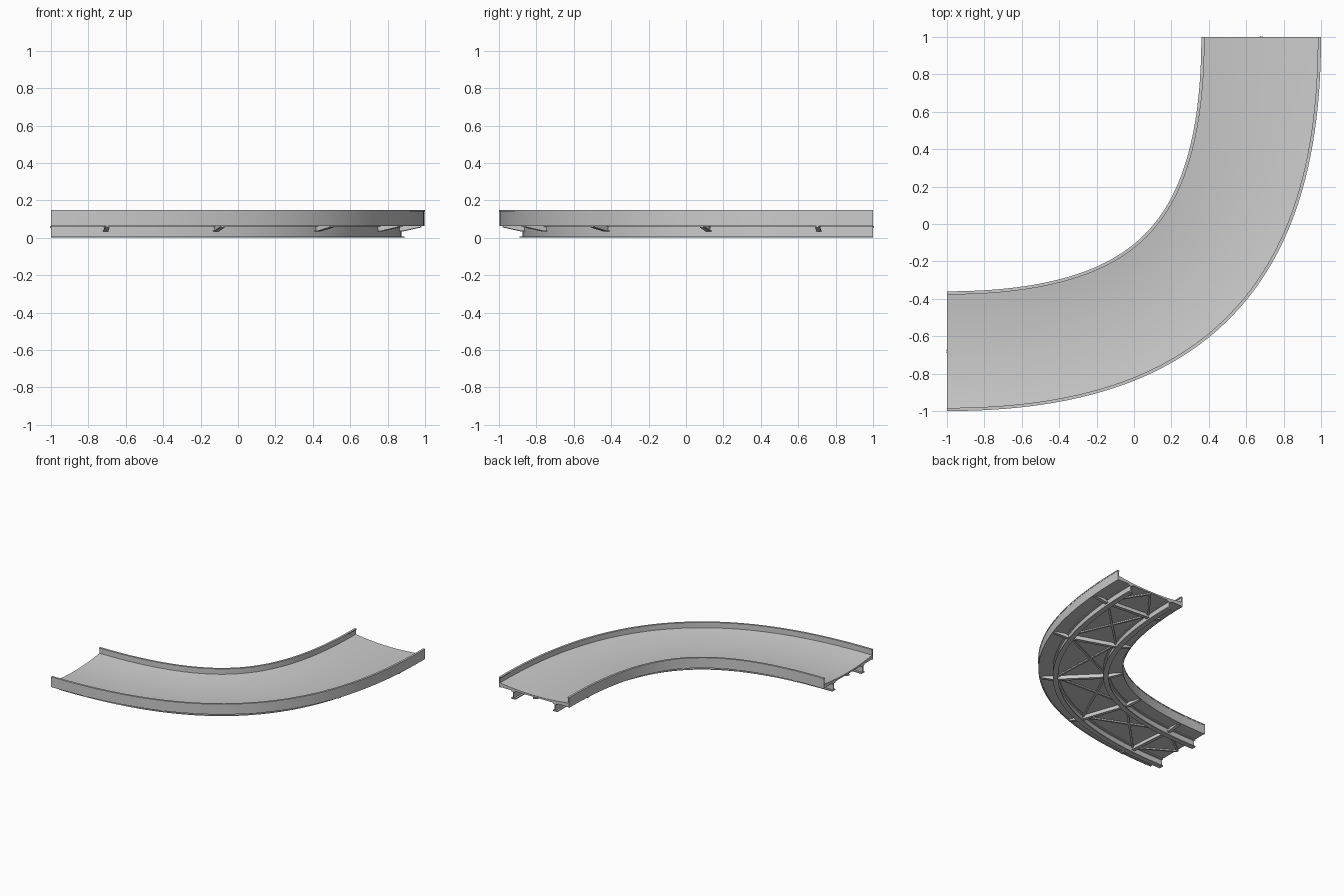
import bpy, bmesh, math
from mathutils import Vector

if "Cube" in bpy.data.objects:
    bpy.data.objects.remove(bpy.data.objects["Cube"])

C, H = 0.68, 1.18      # centreline offset and curve handle length
P = [Vector((-1, -C)), Vector((-1 + H, -C)), Vector((C, 1 - H)), Vector((C, 1))]


def bezier(t):
    u = 1 - t
    return u**3 * P[0] + 3*u*u*t * P[1] + 3*u*t*t * P[2] + t**3 * P[3]


# Arc length table of the centreline
N = 1000
pts = [bezier(i / N) for i in range(N + 1)]
acc = [0.0]
for a, b in zip(pts, pts[1:]):
    acc.append(acc[-1] + (b - a).length)


def place(s, off, z):
    """Point at length fraction s, offset to the outside of the bend."""
    target = s * acc[-1]
    i = min(next((k for k, v in enumerate(acc) if v >= target - 1e-9), N), N)
    t = i / N
    u = 1 - t
    d = u*u * (P[1] - P[0]) + 2*u*t * (P[2] - P[1]) + t*t * (P[3] - P[2])
    d.normalize()
    p = pts[i] + Vector((d.y, -d.x)) * off
    return Vector((p.x, p.y, z))


def finish(bm, name, smooth=True):
    bmesh.ops.recalc_face_normals(bm, faces=bm.faces)
    me = bpy.data.meshes.new(name)
    bm.to_mesh(me)
    bm.free()
    ob = bpy.data.objects.new(name, me)
    bpy.context.collection.objects.link(ob)
    if smooth:
        bpy.ops.object.select_all(action='DESELECT')
        ob.select_set(True)
        bpy.context.view_layer.objects.active = ob
        bpy.ops.object.shade_smooth_by_angle(angle=math.radians(30))
    return ob


def sweep(name, profile, steps=48):
    bm = bmesh.new()
    rings = [[bm.verts.new(place(k / steps, o, z)) for o, z in profile]
             for k in range(steps + 1)]
    n = len(profile)
    for a, b in zip(rings, rings[1:]):
        for i in range(n):
            j = (i + 1) % n
            bm.faces.new((a[i], a[j], b[j], b[i]))
    bm.faces.new(rings[0])
    bm.faces.new(rings[-1])
    return finish(bm, name)


def prism(bm, poly, shift):
    a = [bm.verts.new(p - shift) for p in poly]
    b = [bm.verts.new(p + shift) for p in poly]
    bm.faces.new(a)
    bm.faces.new(b)
    for i in range(len(a)):
        j = (i + 1) % len(a)
        bm.faces.new((a[i], a[j], b[j], b[i]))


# Dished deck with flat underside
top = [(0.311 * k / 6, 0.08 + 0.022 * (k / 6)**2) for k in range(-6, 7)]
sweep("deck", top + [(0.311, 0.068), (-0.311, 0.068)])

# Side parapets with caps, and I-section girders
for side, label in ((1, "outer"), (-1, "inner")):
    parapet = [(0.309, 0.064), (0.318, 0.064), (0.318, 0.14), (0.32, 0.14),
               (0.32, 0.149), (0.303, 0.149), (0.303, 0.14), (0.309, 0.14)]
    sweep(label + "_parapet", [(side * o, z) for o, z in parapet])
    half = [(0.02, 0.0), (0.02, 0.008), (0.004, 0.008),
            (0.004, 0.06), (0.02, 0.06), (0.02, 0.069)]
    beam = half + [(-o, z) for o, z in reversed(half)]
    sweep(label + "_girder", [(side * 0.19 + o, z) for o, z in beam])

# Cross beams with tapered bracket ends and a bottom flange
for k in range(5):
    s = (k + 0.5) / 5
    across = (place(s, 1, 0) - place(s, 0, 0)).normalized()
    along = Vector((-across.y, across.x, 0))
    bm = bmesh.new()
    web = [(-0.31, 0.069), (-0.31, 0.06), (-0.21, 0.038),
           (0.21, 0.038), (0.31, 0.06), (0.31, 0.069)]
    prism(bm, [place(s, o, z) for o, z in web], along * 0.005)
    flange = [(-0.31, 0.06), (-0.21, 0.038), (0.21, 0.038), (0.31, 0.06),
              (0.31, 0.055), (0.21, 0.033), (-0.21, 0.033), (-0.31, 0.055)]
    prism(bm, [place(s, o, z) for o, z in flange], along * 0.013)
    finish(bm, "cross_beam", False)

# Thin diagonal bracing under the deck
bm = bmesh.new()
bays = [(0.1 + 0.2 * k, 0.3 + 0.2 * k, 0.19) for k in range(4)]
bays += [(0.1, 0.0, 0.0), (0.9, 1.0, 0.0)]
for s0, s1, far in bays:
    for side in (1, -1):
        a, b = place(s0, 0.19 * side, 0.058), place(s1, -far * side, 0.058)
        d = (b - a).normalized()
        w = Vector((-d.y, d.x, 0)) * 0.008
        prism(bm, [a - w, a + w, b + w, b - w], Vector((0, 0, 0.005)))
finish(bm, "diagonal_bracing", False)
